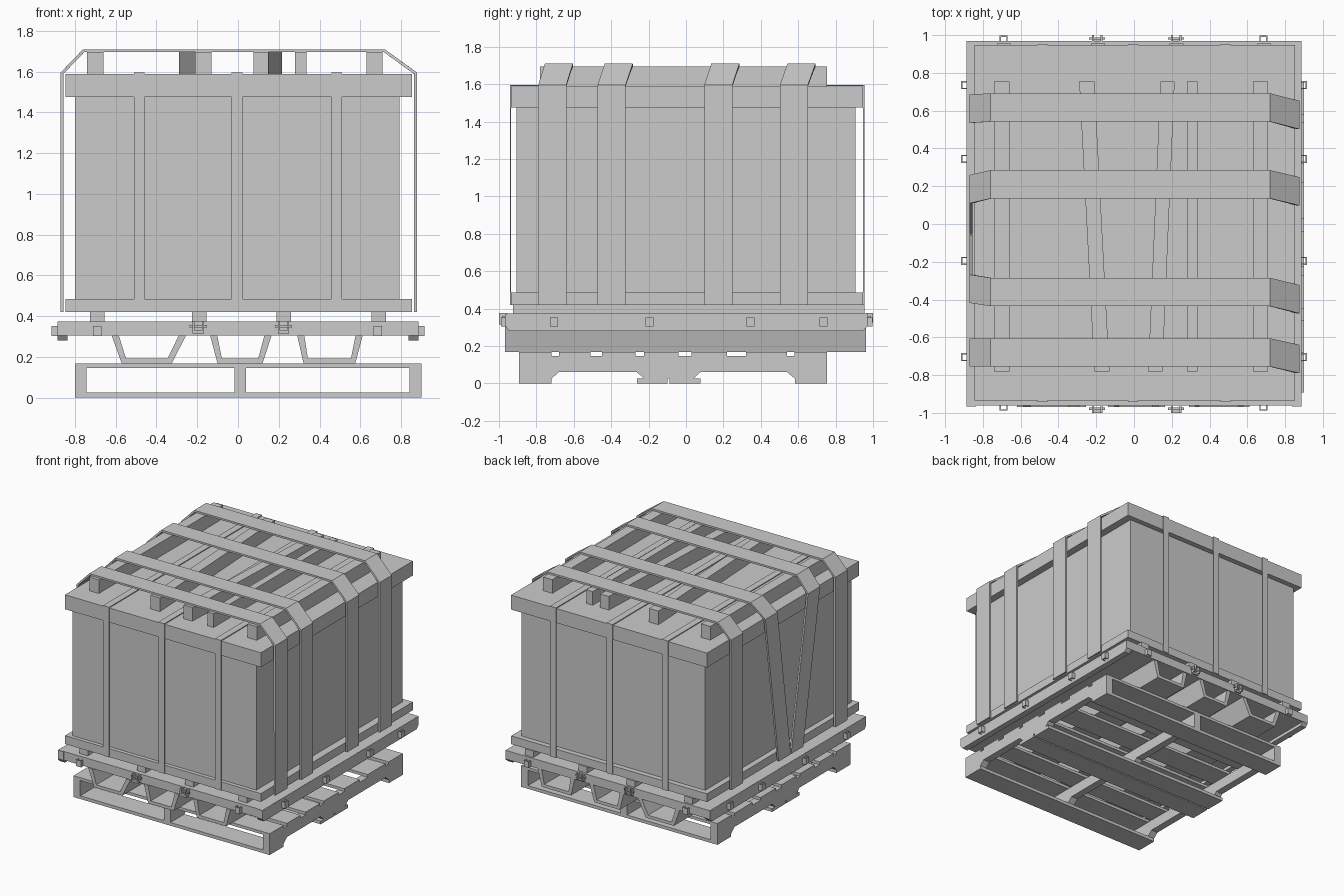
import bpy
from mathutils import Vector

if "Cube" in bpy.data.objects:
    bpy.data.objects.remove(bpy.data.objects["Cube"])


def mesh(name, verts, faces):
    me = bpy.data.meshes.new(name)
    me.from_pydata(verts, [], faces)
    ob = bpy.data.objects.new(name, me)
    bpy.context.collection.objects.link(ob)
    import bmesh
    bm = bmesh.new()
    bm.from_mesh(me)
    bmesh.ops.recalc_face_normals(bm, faces=bm.faces)
    bm.to_mesh(me)
    bm.free()
    return ob


def prism(name, a, b):
    """Solid between two matching polygon outlines."""
    n = len(a)
    faces = [list(range(n))[::-1], list(range(n, 2 * n))]
    faces += [(i, (i + 1) % n, (i + 1) % n + n, i + n) for i in range(n)]
    return mesh(name, list(a) + list(b), faces)


def box(name, x0, x1, y0, y1, z0, z1):
    q = [(x0, y0), (x1, y0), (x1, y1), (x0, y1)]
    return prism(name, [(x, y, z0) for x, y in q], [(x, y, z1) for x, y in q])


def extrude_x(name, prof, x0, x1):
    return prism(name, [(x0, y, z) for y, z in prof], [(x1, y, z) for y, z in prof])


def extrude_y(name, prof, y0, y1):
    return prism(name, [(x, y0, z) for x, z in prof], [(x, y1, z) for x, z in prof])


def ribbon(name, path, half, thick):
    """Flat strap of given half-width vector following a path."""
    h = Vector(half)
    v = []
    for p in path:
        v += [Vector(p) - h, Vector(p) + h]
    f = [(2 * i, 2 * i + 1, 2 * i + 3, 2 * i + 2) for i in range(len(path) - 1)]
    ob = mesh(name, v, f)
    m = ob.modifiers.new("thickness", 'SOLIDIFY')
    m.thickness = thick
    m.offset = 0
    m.use_even_offset = True
    return ob


# wooden pallet: boards and notched stringers
for y0, y1 in [(-.893, -.72), (-.68, -.51), (-.45, -.27), (-.225, -.04),
               (.03, .22), (.32, .54), (.58, .754)]:
    box("pallet_top_board", -.8, .9, y0, y1, .145, .167)
for y0, y1 in [(-.893, -.72), (-.262, -.1), (-.088, .077), (.583, .754)]:
    box("pallet_bottom_board", -.8, .9, y0, y1, 0, .025)
notched = [(-.893, .145), (-.893, .025), (-.72, .025), (-.68, .06), (-.262, .06),
           (-.225, .025), (.04, .025), (.077, .06), (.54, .06), (.583, .025),
           (.754, .025), (.754, .145)]
for x in (-.8, -.018, .842):
    extrude_x("pallet_stringer", notched, x, x + .058)

# tapered channels carrying the metal deck
for t0, t1, b0, b1 in [(-.62, -.255, -.57, -.325), (-.137, .165, -.1, .12),
                       (.29, .612, .322, .575)]:
    w, zb, zt, f = .035, .167, .306, .024
    prof = [(t0, zt), (b0, zb), (b1, zb), (t1, zt), (t1 - w, zt),
            (b1 - w * .6, zb + f), (b0 + w * .6, zb + f), (t0 + w, zt)]
    extrude_y("deck_channel", prof, -.968, .963)

# deck plate and side rails
box("deck_plate", -.885, .885, -.96, .97, .305, .373)
rail = [(-.965, .372), (-.965, .305), (-.945, .28), (.945, .28), (.97, .305), (.97, .372)]
for s in (-1, 1):
    extrude_x("deck_side_rail", rail, s * .837, s * .886)


# stake pockets (square staples) around the deck
def staple(x, y, dx, dy):
    t, w, d = .007, .021, .033
    for a, b, c, e in [(-w, -w + t, 0, d), (w - t, w, 0, d), (-w, w, d - t, d)]:
        if dx:
            xs = sorted((x + dx * c, x + dx * e))
            box("stake_pocket", xs[0], xs[1], y + a, y + b, .303, .352)
        else:
            ys = sorted((y + dy * c, y + dy * e))
            box("stake_pocket", x + a, x + b, ys[0], ys[1], .303, .352)


for s in (-1, 1):
    for y in (.735, .345, -.195, -.705):
        staple(s * .883, y, s, 0)
    for x in (-.69, .685):
        staple(x, .965 if s > 0 else -.955, 0, s)
    # end coupling brackets with cross pin
    for x in (-.195, .223):
        y0, y1 = (.965, 1.0) if s > 0 else (-1.0, -.955)
        ym = (y0 + y1) / 2
        for c in (-.028, .018):
            box("coupling_cheek", x + c, x + c + .01, y0, y1, .325, .375)
        box("coupling_base", x - .028, x + .028, y0, ym, .315, .33)
        box("coupling_pin", x - .042, x + .042, ym - .006, ym + .006, .345, .357)

# crate
for x in (-.69, -.19, .225, .69):
    box("crate_skid", x - .036, x + .036, -.925, .955, .373, .422)
box("crate_base", -.845, .853, -.935, .945, .42, .485)
box("crate_body", -.8, .793, -.905, .905, .485, 1.478)
box("crate_lid", -.845, .853, -.935, .947, 1.475, 1.588)

# narrow bands looping front to back
for x in (-.485, -.005, .485):
    ribbon("crate_band", [(x, -.938, .42), (x, -.938, 1.592), (x, .95, 1.592),
                          (x, .95, .42)], (.026, 0, 0), .007)

# loose battens on the lid: back-left, front-left edges and width
for xb, xf, w in [(-.74, -.74, .08), (-.29, -.21, .08), (.14, .075, .075),
                  (.28, .28, .055), (.63, .63, .08)]:
    q = [(xf, -.78), (xf + w, -.78), (xb + w, .755), (xb, .755)]
    prism("lid_batten", [(x, y, 1.588) for x, y in q], [(x, y, 1.695) for x, y in q])

# wide straps across the lid: centre y at left foot, left edge, top, right edge
for bl, tl, top, r in [(.61, .61, .617, .577), (.02, .185, .21, .173),
                       (-.133, -.343, -.36, -.398), (-.68, -.68, -.68, -.715)]:
    ribbon("cargo_strap", [(-.863, bl, .42), (-.863, tl, 1.592), (-.757, top, 1.702),
                           (.718, top, 1.702), (.87, r, 1.592), (.87, r, .42)],
           (0, .075, 0), .014)
